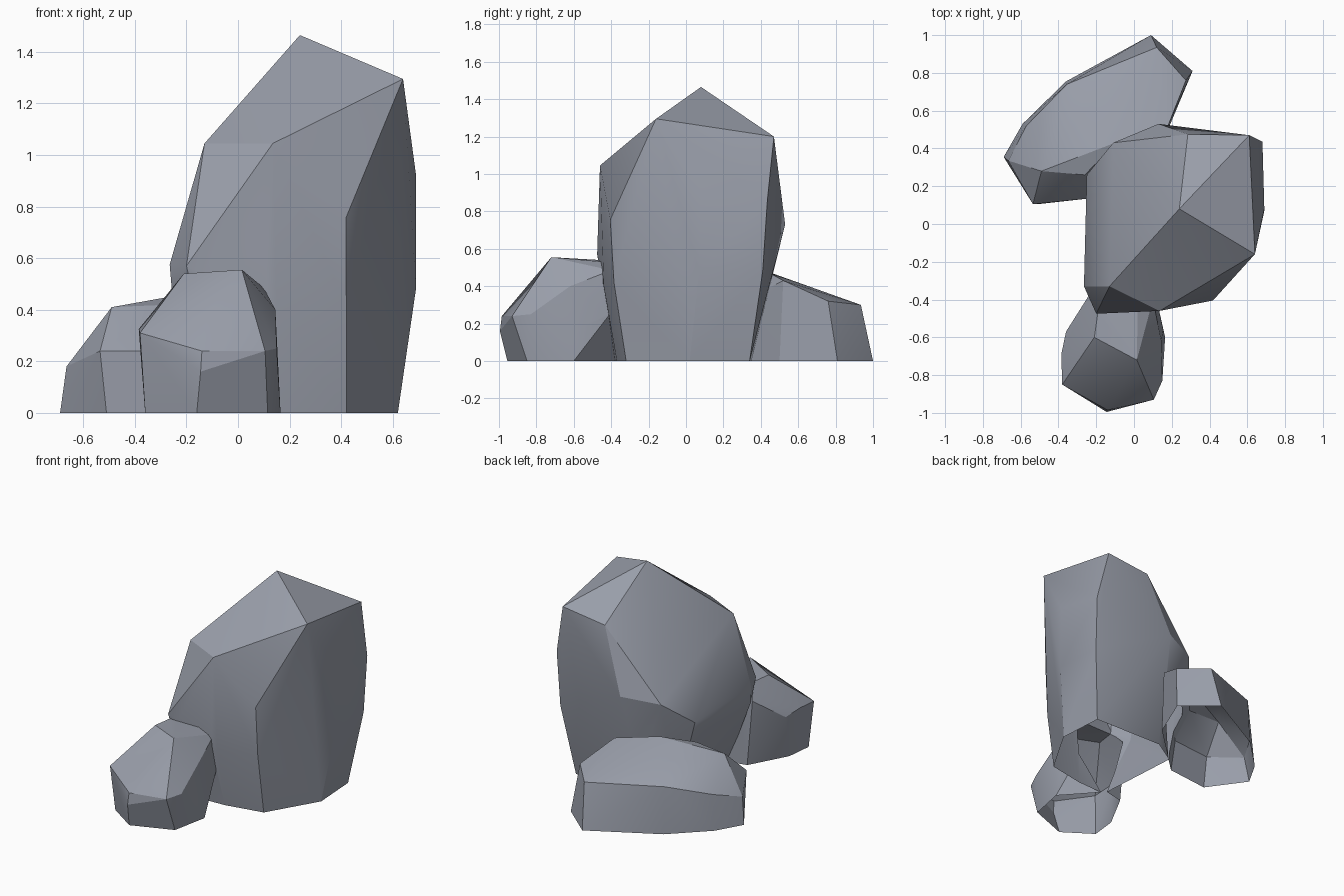
import bpy, bmesh, math

if "Cube" in bpy.data.objects:
    bpy.data.objects.remove(bpy.data.objects["Cube"])

stone = bpy.data.materials.new("blue grey stone")
stone.diffuse_color = (0.32, 0.342, 0.40, 1)
stone.use_nodes = True
stone.node_tree.nodes["Principled BSDF"].inputs["Base Color"].default_value = stone.diffuse_color


def rock(name, corners):
    """Closed faceted boulder: hull around its corner points."""
    bm = bmesh.new()
    for c in corners:
        bm.verts.new(c)
    bmesh.ops.convex_hull(bm, input=bm.verts[:])
    loose = [v for v in bm.verts if not v.link_faces]
    bmesh.ops.delete(bm, geom=loose, context='VERTS')
    bmesh.ops.dissolve_limit(bm, angle_limit=math.radians(3),
                             verts=bm.verts[:], edges=bm.edges[:])
    mesh = bpy.data.meshes.new(name)
    bm.to_mesh(mesh)
    bm.free()
    mesh.materials.append(stone)
    ob = bpy.data.objects.new(name, mesh)
    bpy.context.collection.objects.link(ob)
    return ob


# Tall standing boulder
tall = rock("rock_cluster", [
    (.24, .08, 1.465), (.64, -.16, 1.295), (.61, .47, 1.2), (.285, .475, 1.16),  # crown
    (.135, -.46, 1.045), (-.13, -.33, 1.045),
    (.69, .08, .925), (.68, .435, .86), (.418, -.405, .755),                     # shoulders
    (.13, .53, .73), (-.11, .43, .70),
    (-.2, -.475, .57), (-.265, -.33, .575), (-.245, .13, .6), (-.25, .26, .55),  # waist
    (-.255, -.34, .46), (-.24, .13, .45),
    (.69, .07, .48), (.67, .41, .48), (.42, -.385, .42), (.15, -.44, .4),
    (.42, -.32, 0), (.16, -.37, 0), (-.06, -.38, 0), (.62, .02, 0),              # foot
    (.6, .34, 0), (.08, .35, 0), (-.1, .24, 0), (-.07, -.15, 0)])

# Long low boulder behind on the left
low = rock("low_back_rock", [
    (.09, 1.0, 0), (.31, .81, 0), (-.36, .755, 0), (-.59, .53, 0),               # foot
    (-.69, .355, 0), (-.51, .105, 0), (-.2, .14, 0), (.18, .5, 0),
    (.12, .935, .3), (.275, .76, .32), (-.355, .74, .32),                        # rim
    (-.57, .52, .24), (-.665, .335, .18), (-.535, .105, .24), (-.24, .135, .24),
    (-.49, .28, .41), (-.26, .26, .42), (-.3, .555, .42),                        # top
    (-.1, .43, .48), (.18, .52, .43)])

# Small rounded boulder in front
small = rock("small_front_rock", [
    (-.36, -.82, 0), (-.16, -.955, 0), (.115, -.85, 0), (.165, -.6, 0),          # foot
    (-.06, -.35, 0), (-.2, -.38, 0), (-.34, -.64, 0),
    (-.145, -.995, .16), (-.14, -.985, .24), (.105, -.93, .24),                  # belly
    (.15, -.83, .25), (.155, -.56, .18), (.12, -.4, .26),
    (-.38, -.85, .31), (-.385, -.69, .325), (-.36, -.57, .3),
    (-.12, -.86, .385), (-.03, -.84, .39), (.145, -.62, .4),                     # shoulders
    (-.26, -.67, .455), (-.24, -.38, .45), (.1, -.4, .485),
    (.015, -.72, .555), (-.21, -.6, .54), (-.19, -.46, .54), (.02, -.44, .53)])  # top

# Fuse the boulders into one shell
for other in (low, small):
    mod = tall.modifiers.new("fuse", 'BOOLEAN')
    mod.operation = 'UNION'
    mod.solver = 'EXACT'
    mod.object = other
    bpy.ops.object.select_all(action='DESELECT')
    tall.select_set(True)
    bpy.context.view_layer.objects.active = tall
    bpy.ops.object.modifier_apply(modifier=mod.name)
    bpy.data.objects.remove(other, do_unlink=True)

# The shell is open underneath
bm = bmesh.new()
bm.from_mesh(tall.data)
base = [f for f in bm.faces if all(v.co.z < 0.005 for v in f.verts)]
bmesh.ops.delete(bm, geom=base, context='FACES')
bm.to_mesh(tall.data)
bm.free()
bpy.ops.object.shade_smooth_by_angle(angle=math.radians(22))
